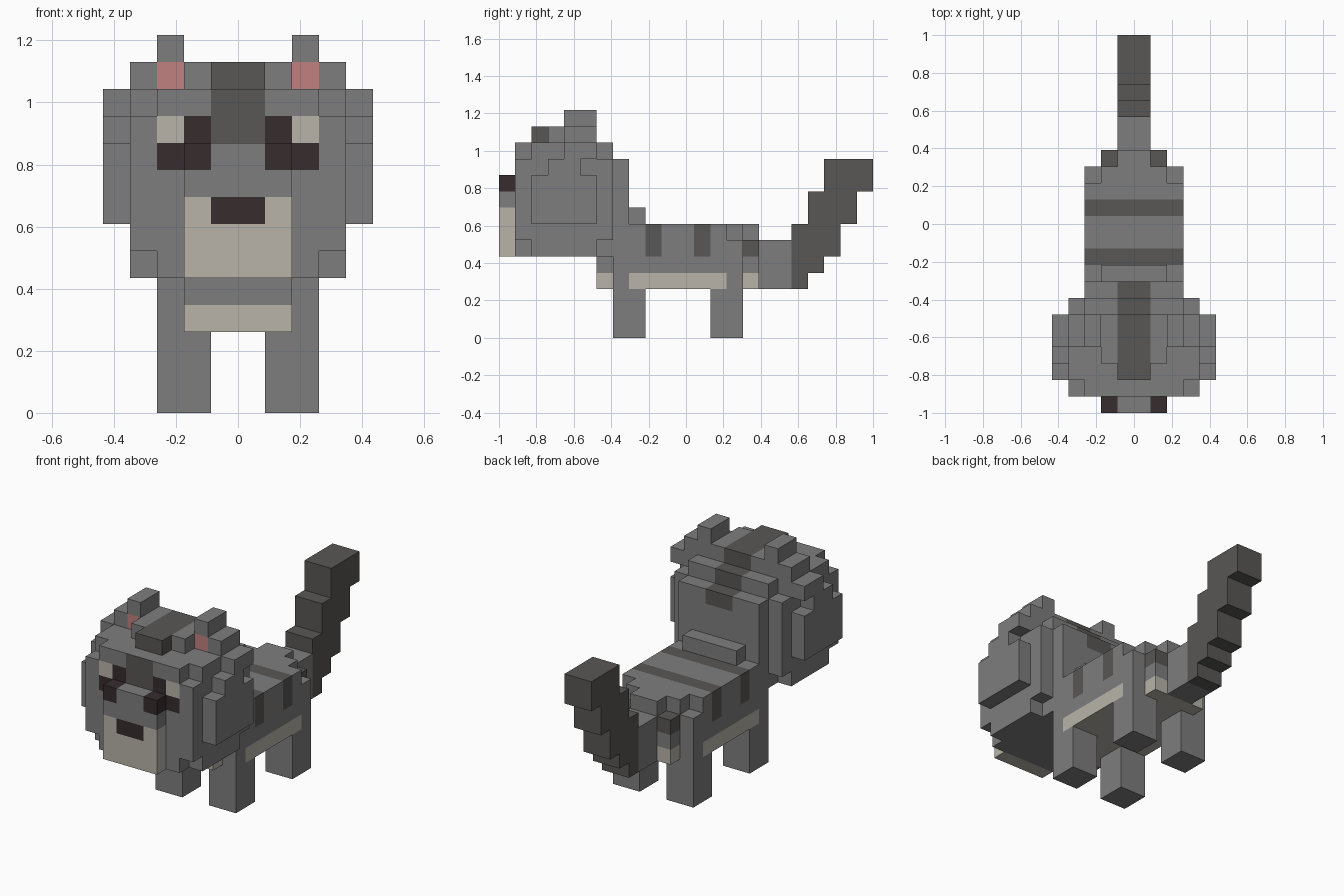
import bpy
import bmesh
from itertools import product
from math import floor
from mathutils import Vector

cube = bpy.data.objects.get("Cube")
if cube:
    bpy.data.objects.remove(cube, do_unlink=True)

UNIT = 2 / 23                      # edge of one block
ORIGIN = Vector((0, -1, 0))


def material(name, rgb):
    mat = bpy.data.materials.new(name)
    mat.use_nodes = True
    mat.diffuse_color = (*rgb, 1)
    bsdf = mat.node_tree.nodes["Principled BSDF"]
    bsdf.inputs["Base Color"].default_value = (*rgb, 1)
    bsdf.inputs["Roughness"].default_value = 0.9
    return mat


MATERIALS = [
    material("grey_fur", (0.21, 0.207, 0.207)),
    material("dark_fur", (0.098, 0.095, 0.09)),
    material("cream_fur", (0.48, 0.455, 0.40)),
    material("eye_brown", (0.037, 0.025, 0.027)),
    material("ear_pink", (0.53, 0.215, 0.215)),
]
GREY, DARK, CREAM, BROWN, PINK = range(5)
FRONT, BACK, DOWN, UP = (0, -1, 0), (0, 1, 0), (0, 0, -1), (0, 0, 1)


def inside(cell, box):
    """Boxes give |x|, y and z ranges, so every part is mirrored."""
    p = (abs(cell[0] + 0.5), cell[1] + 0.5, cell[2] + 0.5)
    return all(box[2 * i] < p[i] < box[2 * i + 1] for i in range(3))


def blocks(name, solid, cut=(), paint=(), base=GREY):
    """Skin a union of block ranges; paint entries are (colour, range, direction)."""
    cells = {c for c in product(range(-6, 6), range(23), range(14))
             if any(inside(c, b) for b in solid)
             and not any(inside(c, b) for b in cut)}
    bm = bmesh.new()
    for cell in cells:
        for axis, sign in product(range(3), (-1, 1)):
            step = [0, 0, 0]
            step[axis] = sign
            step = tuple(step)
            if tuple(a + b for a, b in zip(cell, step)) in cells:
                continue
            u, v = Vector(), Vector()
            u[(axis + 1) % 3] = v[(axis + 2) % 3] = 0.5
            mid = Vector(cell) + Vector((0.5, 0.5, 0.5)) + Vector(step) * 0.5
            ring = [mid - u - v, mid + u - v, mid + u + v, mid - u + v]
            face = bm.faces.new([bm.verts.new(p * UNIT + ORIGIN) for p in ring[::sign]])
            face.material_index = base
            for colour, box, direction in paint:
                if inside(cell, box) and direction in (None, step):
                    face.material_index = colour
    bmesh.ops.remove_doubles(bm, verts=bm.verts, dist=0.001)
    bmesh.ops.dissolve_limit(bm, angle_limit=0.01, verts=bm.verts, edges=bm.edges,
                             delimit={'MATERIAL'})
    mesh = bpy.data.meshes.new(name)
    bm.to_mesh(mesh)
    bm.free()
    for mat in MATERIALS:
        mesh.materials.append(mat)
    obj = bpy.data.objects.new(name, mesh)
    bpy.context.collection.objects.link(obj)
    return obj


# Body: trunk, chest, rump and neck, with stripes and a pale belly
blocks("body",
       solid=[(0, 3, 7, 15, 3, 7), (0, 2, 6, 7, 3, 5), (0, 2, 15, 16, 3, 6),
              (0, 1, 15, 16, 6, 7), (0, 2, 7, 9, 7, 8)],
       cut=[(2, 3, 14, 15, 6, 7)],
       paint=[(DARK, (0, 3, 9, 10, 5, 7), None),
              (DARK, (0, 3, 12, 13, 5, 7), None),
              (DARK, (1, 2, 15, 16, 5, 6), None),
              (CREAM, (0, 3, 8, 14, 3, 4), None),
              (CREAM, (0, 2, 6, 16, 3, 4), DOWN),
              (CREAM, (0, 2, 6, 7, 3, 4), None),
              (CREAM, (0, 2, 15, 16, 3, 4), None)])

# Legs, each call makes a mirrored pair
blocks("front_legs", [(1, 3, 7, 9, 0, 3)])
blocks("back_legs", [(1, 3, 13, 15, 0, 3)])

# Tail: grey root and a dark stepped end
blocks("tail_root", [(0, 1, 16, 18, 3, 6)])
TAIL_STEPS = [(3, 7), (4, 9), (5, 11), (7, 11), (9, 11)]
blocks("tail_end", [(0, 1, 18 + i, 19 + i, low, high)
                    for i, (low, high) in enumerate(TAIL_STEPS)], base=DARK)

# Head: skull with notched corners, nape, crown, snout and face markings
CORNERS = [(3, 4, y, y + 1, z, z + 1) for y in (1, 6) for z in (5, 11)]
blocks("head",
       solid=[(0, 4, 1, 7, 5, 12), (0, 3, 7, 8, 5, 11), (0, 1, 2, 6, 12, 13),
              (1, 2, 3, 6, 12, 13), (0, 2, 0, 1, 5, 10)],
       cut=CORNERS,
       paint=[(DARK, (0, 1, 2, 6, 12, 13), None),
              (DARK, (0, 1, 2, 7, 11, 12), UP),
              (DARK, (0, 1, 1, 2, 10, 12), FRONT),
              (DARK, (0, 1, 6, 7, 11, 12), BACK),
              (DARK, (0, 1, 7, 8, 10, 11), None),
              (CREAM, (0, 2, 0, 1, 5, 8), None),
              (BROWN, (0, 1, 0, 1, 7, 8), FRONT),
              (BROWN, (1, 2, 0, 1, 9, 10), None),
              (BROWN, (2, 3, 1, 2, 9, 10), FRONT),
              (BROWN, (1, 2, 1, 2, 10, 11), FRONT),
              (CREAM, (2, 3, 1, 2, 10, 11), FRONT)])

# Ears with pink fronts
blocks("ears", [(2, 4, 4, 6, 12, 13), (2, 3, 4, 6, 13, 14)],
       paint=[(PINK, (2, 3, 4, 5, 12, 13), FRONT)])

# Cheek ruffs that step up and back to the ears
blocks("cheek_ruffs", [(4, 5, 2, 6, 7, 10), (4, 5, 3, 5, 10, 11), (4, 5, 4, 6, 11, 12)])
